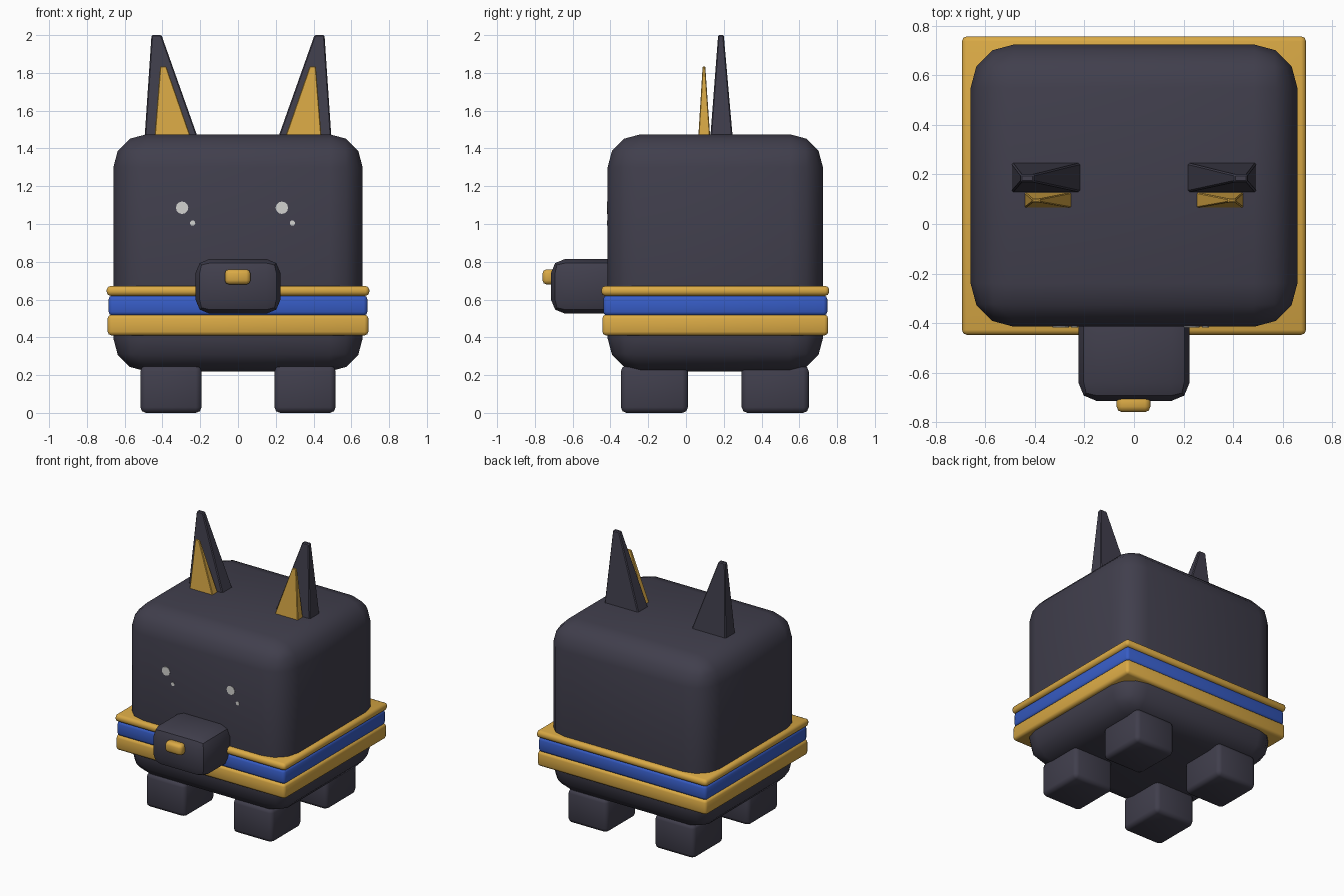
import bpy, bmesh, math
from mathutils import Vector

if "Cube" in bpy.data.objects:
    bpy.data.objects.remove(bpy.data.objects["Cube"], do_unlink=True)


def material(name, rgb):
    m = bpy.data.materials.new(name)
    m.use_nodes = True
    color = (*rgb, 1)
    m.diffuse_color = color
    m.node_tree.nodes["Principled BSDF"].inputs["Base Color"].default_value = color
    return m


CHARCOAL = material("charcoal", (0.052, 0.049, 0.073))
GOLD = material("gold", (0.70, 0.40, 0.06))
BLUE = material("blue", (0.038, 0.108, 0.56))
WHITE = material("pale_white", (0.65, 0.65, 0.63))


def finish(name, bm, mat, bevel=0, segments=2, smooth=60):
    """Turn a bmesh into a shaded object with an optional bevel."""
    bmesh.ops.recalc_face_normals(bm, faces=bm.faces)
    if bevel:
        bmesh.ops.bevel(bm, geom=bm.edges[:], offset=bevel, segments=segments,
                        profile=0.5, affect='EDGES', clamp_overlap=True)
    mesh = bpy.data.meshes.new(name)
    bm.to_mesh(mesh)
    bm.free()
    mesh.materials.append(mat)
    obj = bpy.data.objects.new(name, mesh)
    bpy.context.collection.objects.link(obj)
    if smooth:
        bpy.ops.object.select_all(action='DESELECT')
        obj.select_set(True)
        bpy.context.view_layer.objects.active = obj
        bpy.ops.object.shade_smooth_by_angle(angle=math.radians(smooth))
    return obj


def box(name, low, high, mat, bevel, segments=2, smooth=60):
    """Rounded box between two corners."""
    low, high = Vector(low), Vector(high)
    bm = bmesh.new()
    bmesh.ops.create_cube(bm, size=1)
    bmesh.ops.scale(bm, vec=high - low, verts=bm.verts)
    bmesh.ops.translate(bm, vec=(low + high) / 2, verts=bm.verts)
    return finish(name, bm, mat, bevel, segments, smooth)


def spike(name, side, base, tip, mat, bevel):
    """Four-sided tapered spike; base and tip are (x0, x1, y0, y1, z)."""
    bm = bmesh.new()
    rings = []
    for x0, x1, y0, y1, z in (base, tip):
        rings.append([bm.verts.new((side * x, y, z))
                      for x, y in ((x0, y0), (x1, y0), (x1, y1), (x0, y1))])
    bottom, top = rings
    bm.faces.new(bottom)
    bm.faces.new(top)
    for i in range(4):
        j = (i + 1) % 4
        bm.faces.new((bottom[i], bottom[j], top[j], top[i]))
    return finish(name, bm, mat, bevel, 1, 0)


def disc(name, x, z, radius):
    """Thin round plate on the face."""
    bm = bmesh.new()
    bmesh.ops.create_cone(bm, cap_ends=True, segments=12, radius1=radius,
                          radius2=radius, depth=0.006)
    for v in bm.verts:
        v.co = (x + v.co.x, -0.415 + v.co.z, z + v.co.y)
    return finish(name, bm, WHITE, smooth=0)


# Body, muzzle and nose
box("body", (-0.66, -0.415, 0.22), (0.66, 0.725, 1.475), CHARCOAL, 0.175, 3)
box("muzzle", (-0.225, -0.715, 0.525), (0.225, -0.3, 0.815), CHARCOAL, 0.075, 2, 35)
box("nose", (-0.07, -0.76, 0.68), (0.066, -0.69, 0.76), GOLD, 0.022)

# Striped belt
for name, z0, z1, half, mat in (("lower_band", 0.41, 0.52, 0.69, GOLD),
                                ("middle_band", 0.515, 0.622, 0.685, BLUE),
                                ("upper_band", 0.62, 0.672, 0.695, GOLD)):
    box(name, (-half, 0.155 - half + 0.092, z0), (half, 0.155 + half - 0.092, z1),
        mat, 0.02)

# Feet, ears and eye glints
for side, label in ((1, "left"), (-1, "right")):
    for place, y in (("front", -0.345), ("back", 0.295)):
        x0, x1 = sorted((side * 0.193, side * 0.517))
        box(f"{place}_{label}_foot", (x0, y, 0), (x1, y + 0.355, 0.25), CHARCOAL, 0.03)
    spike(f"{label}_ear", side, (0.21, 0.495, 0.128, 0.248, 1.45),
          (0.405, 0.458, 0.17, 0.2, 2.0), CHARCOAL, 0.006)
    spike(f"{label}_inner_ear", side, (0.25, 0.442, 0.065, 0.128, 1.46),
          (0.38, 0.412, 0.088, 0.102, 1.835), GOLD, 0.004)
    shift = 0 if side < 0 else 0.528
    disc(f"{label}_eye_glint", -0.296 + shift, 1.086, 0.033)
    disc(f"{label}_small_glint", -0.24 + shift, 1.005, 0.014)
